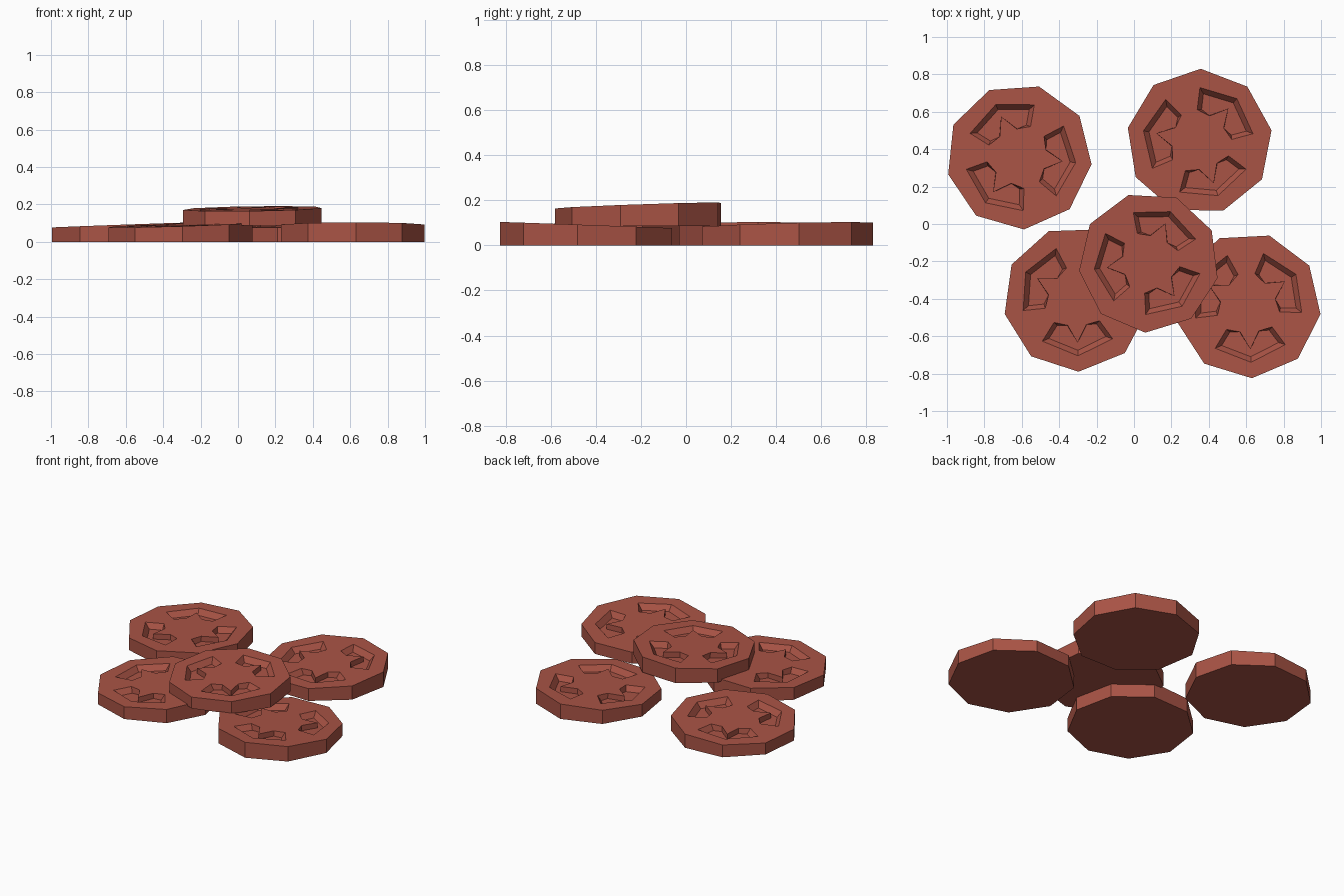
import bpy, bmesh, math

if "Cube" in bpy.data.objects:
    bpy.data.objects.remove(bpy.data.objects["Cube"])

R, SIDES, T, SLOPE, DEPTH = 0.39, 9, 0.09, 0.036, 0.035

# pocket outline (radial, sideways) and its narrower floor
RIM = [(0.305, 0), (0.22, 0.188), (0.122, 0.122), (0.14, 0.05), (0.235, 0),
       (0.14, -0.05), (0.122, -0.122), (0.22, -0.188)]
FLOOR = [(0.275, 0), (0.207, 0.152), (0.138, 0.105), (0.14, 0.052), (0.235, 0),
         (0.14, -0.052), (0.138, -0.105), (0.207, -0.152)]

mat = bpy.data.materials.new("sausage_red")
mat.diffuse_color = (0.40, 0.088, 0.06, 1)
mat.use_nodes = True
mat.node_tree.nodes["Principled BSDF"].inputs["Base Color"].default_value = mat.diffuse_color


def ring(bm, pts, z, ang=0.0):
    c, s = math.cos(ang), math.sin(ang)
    return [bm.verts.new((x * c - y * s, x * s + y * c, z)) for x, y in pts]


def bridge(bm, a, b):
    n = len(a)
    for i in range(n):
        j = (i + 1) % n
        bm.faces.new((a[i], a[j], b[j], b[i]))


def slice_mesh():
    bm = bmesh.new()
    outline = [(R * math.cos(2 * math.pi * i / SIDES), R * math.sin(2 * math.pi * i / SIDES))
               for i in range(SIDES)]
    # outer wall and flat underside
    bottom, top = ring(bm, outline, 0), ring(bm, outline, T)
    bridge(bm, bottom, top)
    bm.faces.new(bottom[::-1])
    loops = [top]
    # three sunken pockets
    for k in range(3):
        a = 2 * math.pi * k / 3
        rim, floor = ring(bm, RIM, T, a), ring(bm, FLOOR, T - DEPTH, a)
        bridge(bm, rim, floor)
        bm.faces.new(floor)
        loops.append(rim)
    # top face around the pockets
    edges = [bm.edges.get((l[i], l[(i + 1) % len(l)])) for l in loops for i in range(len(l))]
    bmesh.ops.triangle_fill(bm, use_beauty=True, use_dissolve=False, edges=edges)
    # wedge: the top slopes along local x
    for v in bm.verts:
        if v.co.z > 0.01:
            v.co.z += SLOPE * v.co.x
    bmesh.ops.recalc_face_normals(bm, faces=bm.faces)
    me = bpy.data.meshes.new("slice")
    bm.to_mesh(me)
    bm.free()
    me.materials.append(mat)
    return me


mesh = slice_mesh()

# name, x, y, z, turn in degrees, scale
SLICES = [("slice_back_left", -0.615, 0.36, 0, -6, 1),
          ("slice_back_right", 0.35, 0.44, 0, 49, 1),
          ("slice_front_left", -0.31, -0.40, 0, 32, 1),
          ("slice_front_right", 0.61, -0.435, 0, 273, 1),
          ("slice_on_top", 0.08, -0.205, 0.087, 67, 0.965)]
for name, x, y, z, turn, s in SLICES:
    ob = bpy.data.objects.new(name, mesh)
    ob.location = (x, y, z)
    ob.rotation_euler.z = math.radians(turn)
    ob.scale = (s, s, 1)
    bpy.context.collection.objects.link(ob)
